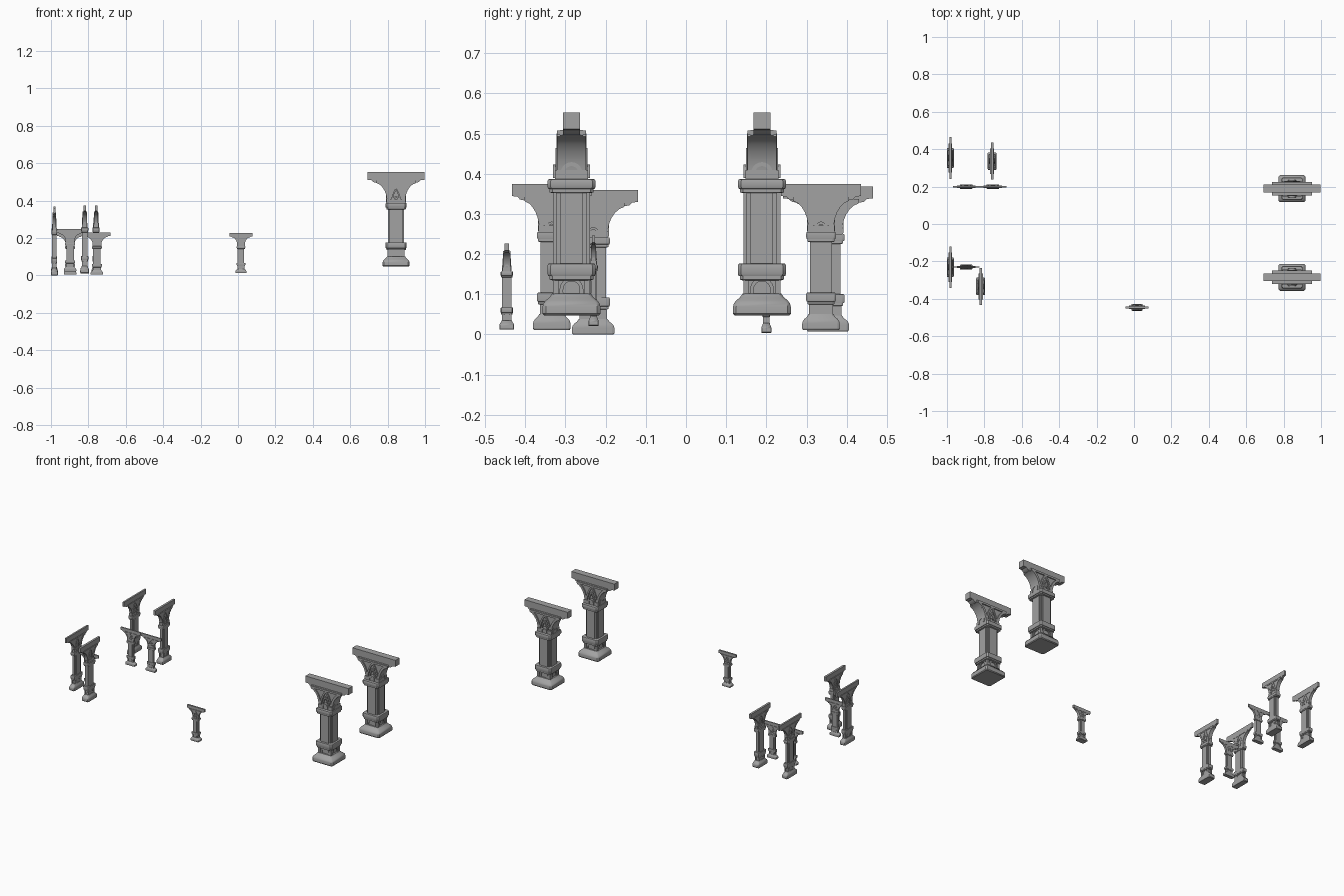
import bpy, bmesh, math

if "Cube" in bpy.data.objects:
    bpy.data.objects.remove(bpy.data.objects["Cube"])

stone = bpy.data.materials.new("grey_stone")
stone.diffuse_color = (0.36, 0.36, 0.36, 1)
stone.use_nodes = True
stone.node_tree.nodes["Principled BSDF"].inputs["Base Color"].default_value = stone.diffuse_color


def finish(bm, name):
    bmesh.ops.recalc_face_normals(bm, faces=bm.faces)
    me = bpy.data.meshes.new(name)
    bm.to_mesh(me)
    bm.free()
    me.materials.append(stone)
    me.shade_smooth()
    me.set_sharp_from_angle(angle=math.radians(38))
    return me


def loft(bm, rings):
    """Stack of square rings (z, half x, half y) with clipped corners."""
    loops = []
    for z, hx, hy in rings:
        c = 0.008
        pts = [(hx, hy - c), (hx - c, hy), (c - hx, hy), (-hx, hy - c),
               (-hx, c - hy), (c - hx, -hy), (hx - c, -hy), (hx, c - hy)]
        loops.append([bm.verts.new((x, y, z)) for x, y in pts])
    for a, b in zip(loops, loops[1:]):
        for i in range(8):
            j = (i + 1) % 8
            bm.faces.new((a[i], a[j], b[j], b[i]))
    bm.faces.new(loops[0])
    bm.faces.new(loops[-1])


def prism(bm, pts, d, side=False):
    """Extrude an x-z outline through depth -d..d (or turned a quarter)."""
    def at(x, z, y):
        return bm.verts.new((y, x, z) if side else (x, y, z))
    a = [at(x, z, -d) for x, z in pts]
    b = [at(x, z, d) for x, z in pts]
    bm.faces.new(a)
    bm.faces.new(b)
    for i in range(len(pts)):
        j = (i + 1) % len(pts)
        bm.faces.new((a[i], a[j], b[j], b[i]))


def band(bm, path, w, d, side=False):
    """Flat moulding of width w following an x-z path."""
    left, right = [], []
    for i, (x, z) in enumerate(path):
        p, q = path[max(i - 1, 0)], path[min(i + 1, len(path) - 1)]
        tx, tz = q[0] - p[0], q[1] - p[1]
        n = math.hypot(tx, tz)
        ox, oz = -tz / n * w / 2, tx / n * w / 2
        left.append((x + ox, z + oz))
        right.append((x - ox, z - oz))
    prism(bm, left + right[::-1], d, side)


def round_arch(r, z, leg=0.0, n=12):
    arc = [(r * math.cos(math.pi * i / n), z + r * math.sin(math.pi * i / n)) for i in range(n + 1)]
    return [(r, z - leg)] + arc + [(-r, z - leg)] if leg else arc


def pointed_half(hw, z0, z1, s, n=8):
    """One side of a pointed arch, swelling outward before its tip."""
    return [(s * hw * math.cos(t * math.pi / 2) ** 0.8, z0 + (z1 - z0) * t ** 1.1)
            for t in (i / n * 0.999 for i in range(n + 1))]


def box(bm, x, y, z0, z1, hx, hy):
    r = bmesh.ops.create_cube(bm, size=1)["verts"]
    for v in r:
        v.co = (x + v.co.x * 2 * hx, y + v.co.y * 2 * hy, (z0 + z1) / 2 + v.co.z * (z1 - z0))


parts = {}

# spreading foot
bm = bmesh.new()
loft(bm, [(0, .068, .068), (.005, .072, .072), (.022, .072, .072), (.03, .07, .07),
          (.038, .064, .064), (.045, .055, .055), (.055, .048, .048)])
parts["foot"] = finish(bm, "foot")

# pedestal with corner posts and round arches
bm = bmesh.new()
box(bm, 0, 0, .05, .1, .038, .038)
for sx in (-1, 1):
    for sy in (-1, 1):
        box(bm, sx * .039, sy * .039, .05, .1, .007, .007)
for side in (False, True):
    band(bm, round_arch(.025, .065, .014), .009, .044, side)
parts["pedestal"] = finish(bm, "pedestal")


# collars under and over the shaft
def collar(z0, z1, name):
    bm = bmesh.new()
    loft(bm, [(z0 - .01, .047, .049), (z0 - .008, .052, .055), (z0, .052, .055), (z0 + .001, .055, .058),
              (z0 + .006, .057, .06), (z1 - .006, .057, .06), (z1 - .001, .055, .058), (z1, .05, .053)])
    parts[name] = finish(bm, name)


collar(.098, .13, "lower_collar")
collar(.315, .34, "upper_collar")

# shaft with stepped corners
bm = bmesh.new()
box(bm, 0, 0, .125, .32, .043, .028)
box(bm, 0, 0, .125, .32, .028, .046)
box(bm, 0, 0, .125, .32, .037, .038)
parts["shaft"] = finish(bm, "shaft")

# flaring capital body
half = [(.047, .335), (.049, .365), (.054, .388), (.062, .408), (.074, .426),
        (.089, .44), (.106, .448), (.106, .462)]
bm = bmesh.new()
prism(bm, half + [(-x, z) for x, z in half[::-1]], .029)
parts["capital"] = finish(bm, "capital")

# mouldings along the curved brackets
bm = bmesh.new()
for s in (-1, 1):
    band(bm, [(s * (x - .006), z + .004) for x, z in half[:-1]], .014, .036)
box(bm, 0, 0, .449, .461, .106, .036)
box(bm, 0, 0, .338, .362, .051, .041)
parts["bracket_moulding"] = finish(bm, "bracket_moulding")

# nested pointed arches and the small round arch
bm = bmesh.new()
for s in (-1, 1):
    band(bm, pointed_half(.038, .345, .45, s), .01, .037)
    band(bm, pointed_half(.023, .345, .415, s), .008, .040)
band(bm, round_arch(.016, .355, .012), .009, .046)
band(bm, round_arch(.022, .355, .012), .01, .053, True)
parts["arch_ornament"] = finish(bm, "arch_ornament")

# top beam
edge = [(.1, .448), (.122, .452), (.132, .462), (.1525, .464), (.1525, .505)]
bm = bmesh.new()
prism(bm, edge + [(-x, z) for x, z in edge[::-1]], .021)
parts["top_beam"] = finish(bm, "top_beam")

# columns: name, x, y, z, width, depth, height, quarter turn
columns = [
    ("large_back", .845, .189, .047, .305, .144, .505, 0),
    ("large_front", .845, -.285, .047, .305, .144, .505, 0),
    ("small_middle", .016, -.446, .012, .123, .037, .215, 0),
    ("medium_back_outer", -.982, .353, .008, .224, .037, .36, 1),
    ("medium_back_inner", -.759, .336, .011, .198, .047, .363, 1),
    ("medium_front_outer", -.982, -.231, 0, .224, .037, .359, 1),
    ("medium_front_inner", -.82, -.334, .011, .198, .047, .363, 1),
    ("small_back_outer", -.898, .2, .004, .142, .025, .226, 0),
    ("small_back_inner", -.754, .2, .004, .142, .025, .226, 0),
    ("small_front", -.898, -.23, .021, .142, .025, .226, 0),
]
for name, x, y, z, w, d, h, turn in columns:
    for part, me in parts.items():
        ob = bpy.data.objects.new(name + "_column_" + part, me)
        ob.location = (x, y, z)
        ob.scale = (w / .305, d / .144, h / .505)
        ob.rotation_euler.z = turn * math.pi / 2
        bpy.context.collection.objects.link(ob)
